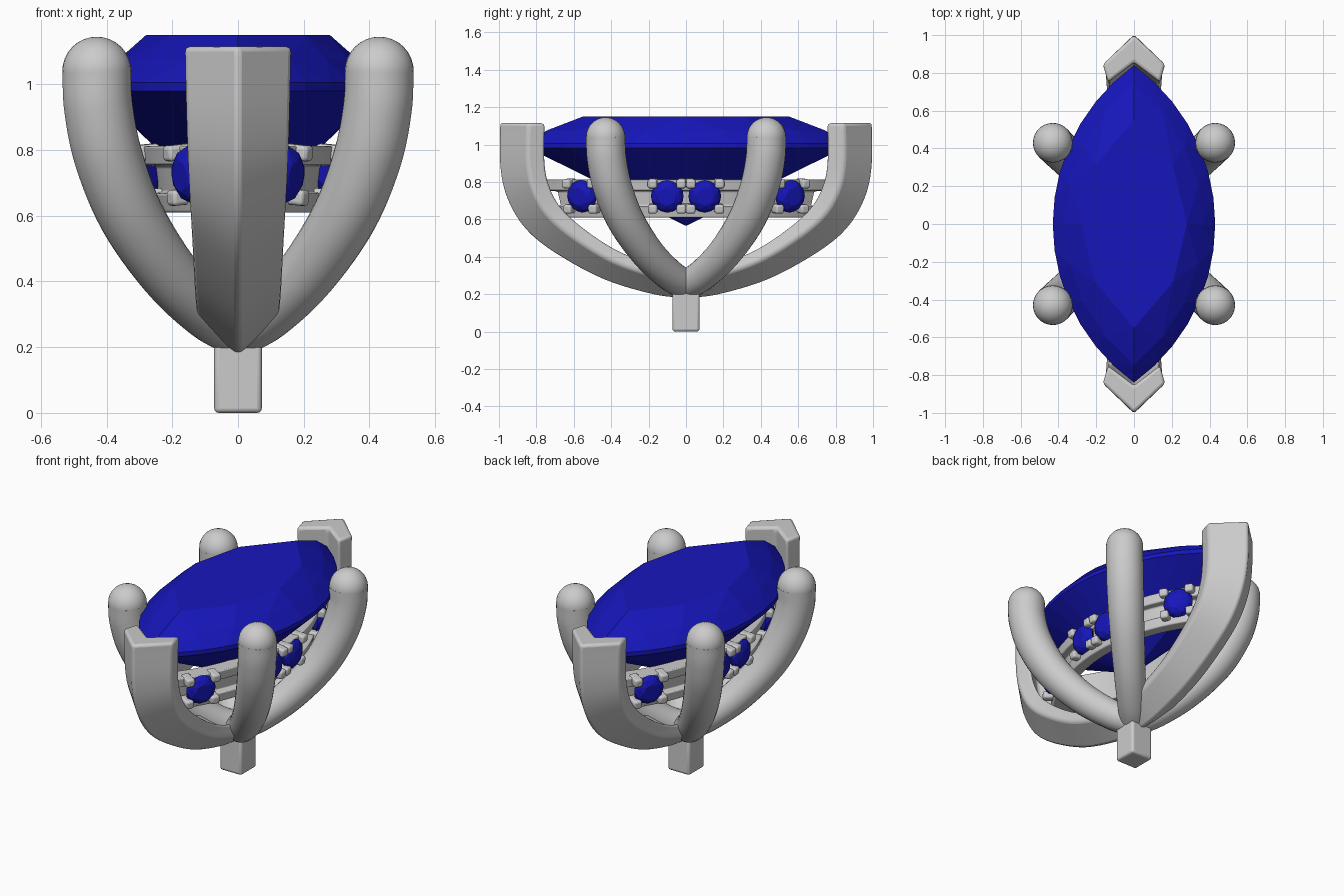
import bpy, bmesh, math
from mathutils import Vector, Matrix

if "Cube" in bpy.data.objects:
    bpy.data.objects.remove(bpy.data.objects["Cube"])

blue = bpy.data.materials.new("blue_stone")
blue.diffuse_color = (0.008, 0.008, 0.5, 1)
blue.use_nodes = True
blue.node_tree.nodes["Principled BSDF"].inputs["Base Color"].default_value = blue.diffuse_color


def finish(name, bm, mat=None, smooth=None, bevel=0):
    bmesh.ops.recalc_face_normals(bm, faces=bm.faces)
    me = bpy.data.meshes.new(name)
    bm.to_mesh(me)
    bm.free()
    ob = bpy.data.objects.new(name, me)
    bpy.context.collection.objects.link(ob)
    if mat:
        me.materials.append(mat)
    if bevel:
        m = ob.modifiers.new("bevel", 'BEVEL')
        m.width, m.segments, m.limit_method = bevel, 3, 'ANGLE'
        m.angle_limit = math.radians(40)
    if smooth:
        bpy.ops.object.select_all(action='DESELECT')
        ob.select_set(True)
        bpy.context.view_layer.objects.active = ob
        bpy.ops.object.shade_smooth_by_angle(angle=math.radians(smooth))
    return ob


def spline(pts, steps=6):
    """Catmull-Rom through points of any dimension."""
    p = [Vector(q) for q in pts]
    p = [2 * p[0] - p[1]] + p + [2 * p[-1] - p[-2]]
    out = []
    for i in range(1, len(p) - 2):
        a, b, c, d = p[i - 1:i + 3]
        for s in range(steps):
            t = s / steps
            out.append(0.5 * (2 * b + (c - a) * t + (2 * a - 5 * b + 4 * c - d) * t * t
                              + (3 * b - a - 3 * c + d) * t ** 3))
    return out + [p[-2]]


def sweep(bm, path, section, angle):
    """path: (radius, z, width scale, depth scale) in the vertical plane at angle."""
    pts = spline([Vector(q) for q in path])
    out = Vector((math.cos(angle), math.sin(angle), 0))
    side = Vector((-math.sin(angle), math.cos(angle), 0))
    rings = []
    for i, p in enumerate(pts):
        d = pts[min(i + 1, len(pts) - 1)] - pts[max(i - 1, 0)]
        t = Vector((d[0], d[1])).normalized()
        nrm = out * -t.y + Vector((0, 0, t.x))     # outward side of the path
        c = out * p[0] + Vector((0, 0, p[1]))
        rings.append([bm.verts.new(c + side * u * p[2] - nrm * -v * p[3]) for u, v in section])
    skin(bm, rings)
    bm.faces.new(rings[0])
    bm.faces.new(rings[-1])


def skin(bm, rings, closed=False):
    n = len(rings[0])
    for i in range(len(rings) if closed else len(rings) - 1):
        a, b = rings[i], rings[(i + 1) % len(rings)]
        for j in range(n):
            bm.faces.new((a[j], a[(j + 1) % n], b[(j + 1) % n], b[j]))


def marquise(a, b, n):
    """Pointed oval from two arcs, half length a along y, half width b along x."""
    r = (a * a + b * b) / (2 * b)
    h = math.asin(a / r)
    arc = [(r * math.cos(t) - (r - b), r * math.sin(t))
           for t in (-h + 2 * h * i / n for i in range(n))]
    return arc + [(-x, -y) for x, y in arc]


def hull(bm, pts, mat=Matrix()):
    vs = [bm.verts.new(mat @ Vector(p)) for p in pts]
    bmesh.ops.convex_hull(bm, input=vs)


# Post
bm = bmesh.new()
bmesh.ops.create_cube(bm, size=1, matrix=Matrix.Translation((0, 0, 0.12))
                      @ Matrix.Diagonal((0.145, 0.145, 0.24, 1)))
finish("post", bm, smooth=35, bevel=0.014)

# Pointed end prongs, chevron section running from the tip down to the post
chevron = [(0, 0.125), (0.165, -0.03), (0.138, -0.125), (0, -0.02), (-0.138, -0.125), (-0.165, -0.03)]
end_path = [(0.875, 1.115, 1, 1), (0.875, 0.9, .97, 1), (0.845, 0.75, .94, .98), (0.765, 0.61, .9, .92),
            (0.62, 0.485, .86, .82), (0.40, 0.355, .82, .72), (0.16, 0.275, .78, .66), (0, 0.25, .76, .62)]
for name, ang in (("front_end_prong", -90), ("back_end_prong", 90)):
    bm = bmesh.new()
    sweep(bm, end_path, chevron, math.radians(ang))
    finish(name, bm, smooth=35, bevel=0.016)

# Round side prongs with ball tips
circle = [(0.105 * math.cos(k * math.tau / 28), 0.105 * math.sin(k * math.tau / 28)) for k in range(28)]
q = math.sqrt(2)
side_path = [(x * q, z, s, s) for x, z, s in
             ((.43, 1.04, 1), (.425, .93, 1), (.395, .78, .99), (.325, .6, .94),
              (.21, .425, .86), (.09, .305, .8), (0, .25, .76))]
for i, name in enumerate(("back_right", "back_left", "front_left", "front_right")):
    ang = math.radians(45 + 90 * i)
    bm = bmesh.new()
    sweep(bm, side_path, circle, ang)
    tip = Matrix.Translation((.43 * q * math.cos(ang), .43 * q * math.sin(ang), 1.04))
    bmesh.ops.create_uvsphere(bm, u_segments=28, v_segments=16, radius=0.105, matrix=tip)
    finish(name + "_prong", bm, smooth=50)

# Large pointed-oval centre stone
bm = bmesh.new()
pts = []
for a, b, n, z in ((.55, .28, 4, 1.15), (.745, .365, 8, 1.075), (.84, .43, 14, 1.005),
                   (.84, .43, 14, .98), (.46, .24, 6, .80)):
    pts += [(x, y, z) for x, y in marquise(a, b, n)]
hull(bm, pts + [(0, 0, .565)])
finish("centre_stone", bm, blue)

# Gallery rail: channelled band under the stone
bm = bmesh.new()
profile = [(0, .812), (.008, .755), (.045, .75), (.055, .672), (.022, .667), (.035, .61),
           (.10, .61), (.09, .812)]
rings = [[bm.verts.new((x, y, z)) for x, y in marquise(.77 - 1.8 * d, .305 - d, 24)]
         for d, z in profile]
skin(bm, rings, closed=True)
finish("gallery_rail", bm, smooth=35, bevel=0.006)

# Small stones around the rail, each held by four claws
gems, claws = bmesh.new(), bmesh.new()
a, b = .75, .285
r = (a * a + b * b) / (2 * b)
for sx in (1, -1):
    for y in (-.555, -.1, .1, .555):
        t = math.asin(y / r)
        nrm = Vector((sx * math.cos(t), math.sin(t), -0.1)).normalized()
        tan = Vector((0, 0, 1)).cross(nrm).normalized()
        up = nrm.cross(tan)
        pos = Vector((sx * (r * math.cos(t) - r + b), y, .725))
        frame = Matrix.Translation(pos) @ Matrix((tan, up, nrm)).transposed().to_4x4()
        ring = [(rad * math.cos((k + o) * math.pi / 4), rad * math.sin((k + o) * math.pi / 4), h)
                for rad, h, o in ((.048, .045, 0), (.075, .03, .5), (.088, .008, 0), (.088, 0, .5))
                for k in range(8)]
        hull(gems, ring + [(0, 0, -.075)], frame)
        for u in (-1, 1):
            for v in (-1, 1):
                bmesh.ops.create_cube(claws, size=1, matrix=frame
                                      @ Matrix.Translation((u * .077, v * .068, .0))
                                      @ Matrix.Diagonal((.05, .048, .085, 1)))
finish("rail_stones", gems, blue)
finish("rail_claws", claws, smooth=40, bevel=0.012)
